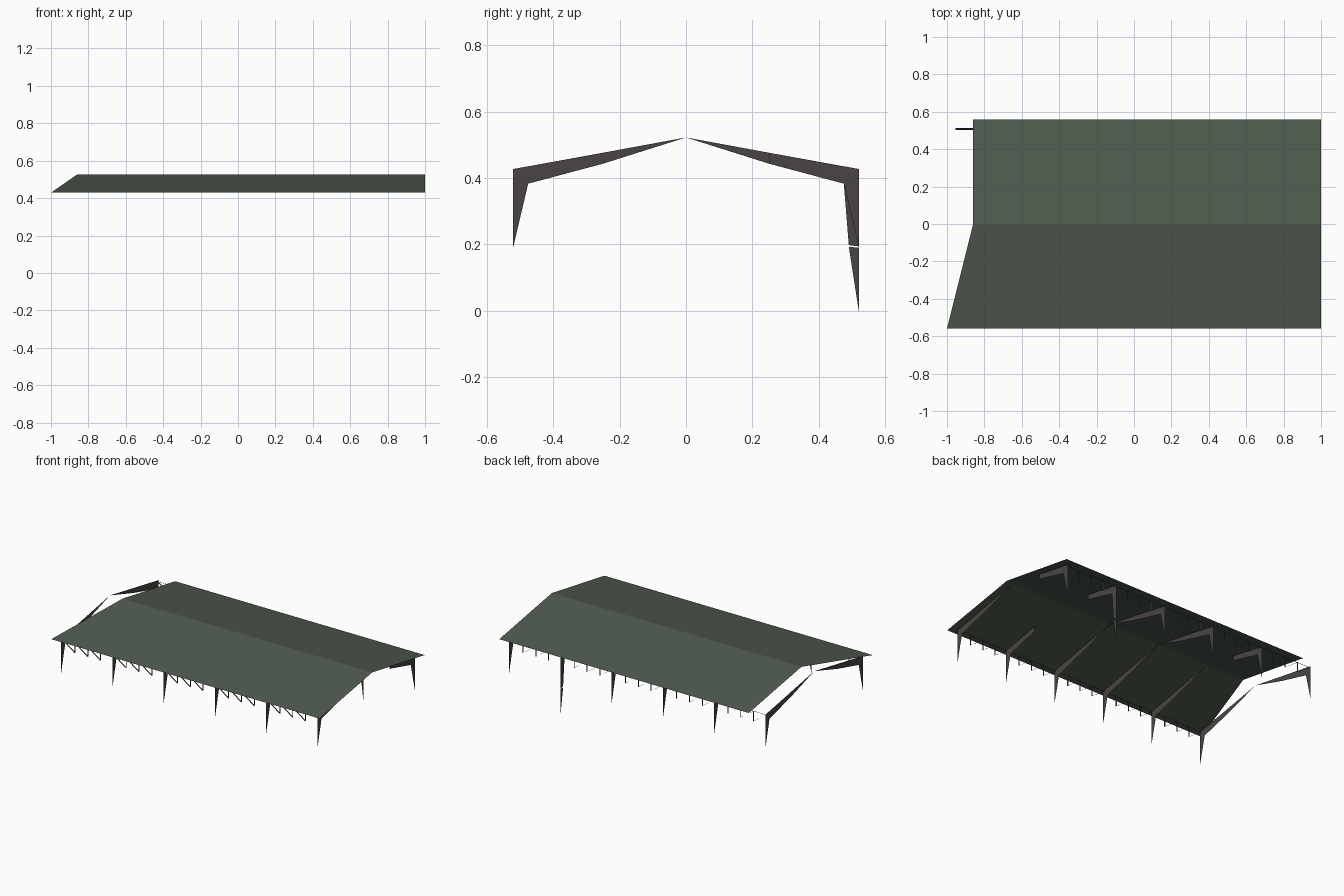
import bpy

if "Cube" in bpy.data.objects:
    bpy.data.objects.remove(bpy.data.objects["Cube"])


def material(name, rgb):
    m = bpy.data.materials.new(name)
    m.diffuse_color = (*rgb, 1)
    m.use_nodes = True
    m.node_tree.nodes["Principled BSDF"].inputs["Base Color"].default_value = m.diffuse_color
    return m


green = material("dark_green_sheet", (0.080, 0.103, 0.076))
steel = material("dark_brown_steel", (0.070, 0.060, 0.060))


def add_mesh(name, verts, faces, mat):
    me = bpy.data.meshes.new(name)
    me.from_pydata(verts, [], faces)
    me.materials.append(mat)
    ob = bpy.data.objects.new(name, me)
    bpy.context.collection.objects.link(ob)
    return ob


# Gable roof sheet: the front slope has a skewed left end
RIDGE, EAVE, HALF = 0.526, 0.429, 0.56
add_mesh("roof_sheet",
         [(-0.86, 0, RIDGE), (1, 0, RIDGE),
          (1, -HALF, EAVE), (-1, -HALF, EAVE),
          (1, HALF, EAVE), (-0.86, HALF, EAVE)],
         [(3, 2, 1, 0), (0, 1, 4, 5)], green)

# Portal frame plates as (distance from ridge line, height)
COLUMN = [(0.52, 0.427), (0.475, 0.383), (0.52, 0.192)]
LONG_COLUMN = [(0.52, 0.427), (0.475, 0.383), (0.49, 0.198), (0.52, 0.194)]
LOWER_COLUMN = [(0.49, 0.193), (0.52, 0.19), (0.52, 0.0)]
OUTER_RAFTER = [(0.52, 0.427), (0.25, 0.476), (0.25, 0.443), (0.475, 0.383)]
INNER_RAFTER = [(0.25, 0.476), (0, 0.522), (0.25, 0.443)]

frames = [-0.955 + 0.382 * i for i in range(6)]
half_rafters = {(-1, 4), (1, 1), (1, 4), (1, 5)}   # (side, frame index)
for i, x in enumerate(frames):
    for side, label in ((-1, "front"), (1, "back")):
        tall = side == 1 and i == 4
        plates = [LONG_COLUMN, LOWER_COLUMN] if tall else [COLUMN]
        plates.append(OUTER_RAFTER)
        if (side, i) not in half_rafters:
            plates.append(INNER_RAFTER)
        verts, faces = [], []
        for p in plates:
            start = len(verts)
            verts += [(x, side * y, z) for y, z in p]
            faces.append(tuple(range(start, len(verts))))
        add_mesh(f"{label}_frame_{i + 1}", verts, faces, steel)


# Eave trusses: thin flat strips between neighbouring frames
def strip(verts, faces, a, b, y, width=0.01):
    s = len(verts)
    for (x, z), w in ((a, -1), (b, -1), (b, 1), (a, 1)):
        verts.append((x, y + w * width / 2, z))
    faces.append((s, s + 1, s + 2, s + 3))


TOP, BOTTOM = 0.422, 0.355
for side, label in ((-1, "front"), (1, "back")):
    for i, x in enumerate(frames[:-1]):
        verts, faces = [], []
        step = 0.382 / 4
        y = side * 0.508
        strip(verts, faces, (x, TOP), (x + 4 * step, TOP), y, 0.004)
        for k in (1, 2, 3):
            post = x + k * step
            strip(verts, faces, (post, TOP), (post, BOTTOM), y)
            strip(verts, faces, (post - step, TOP), (post, BOTTOM), y)
        add_mesh(f"{label}_eave_truss_{i + 1}", verts, faces, steel)
